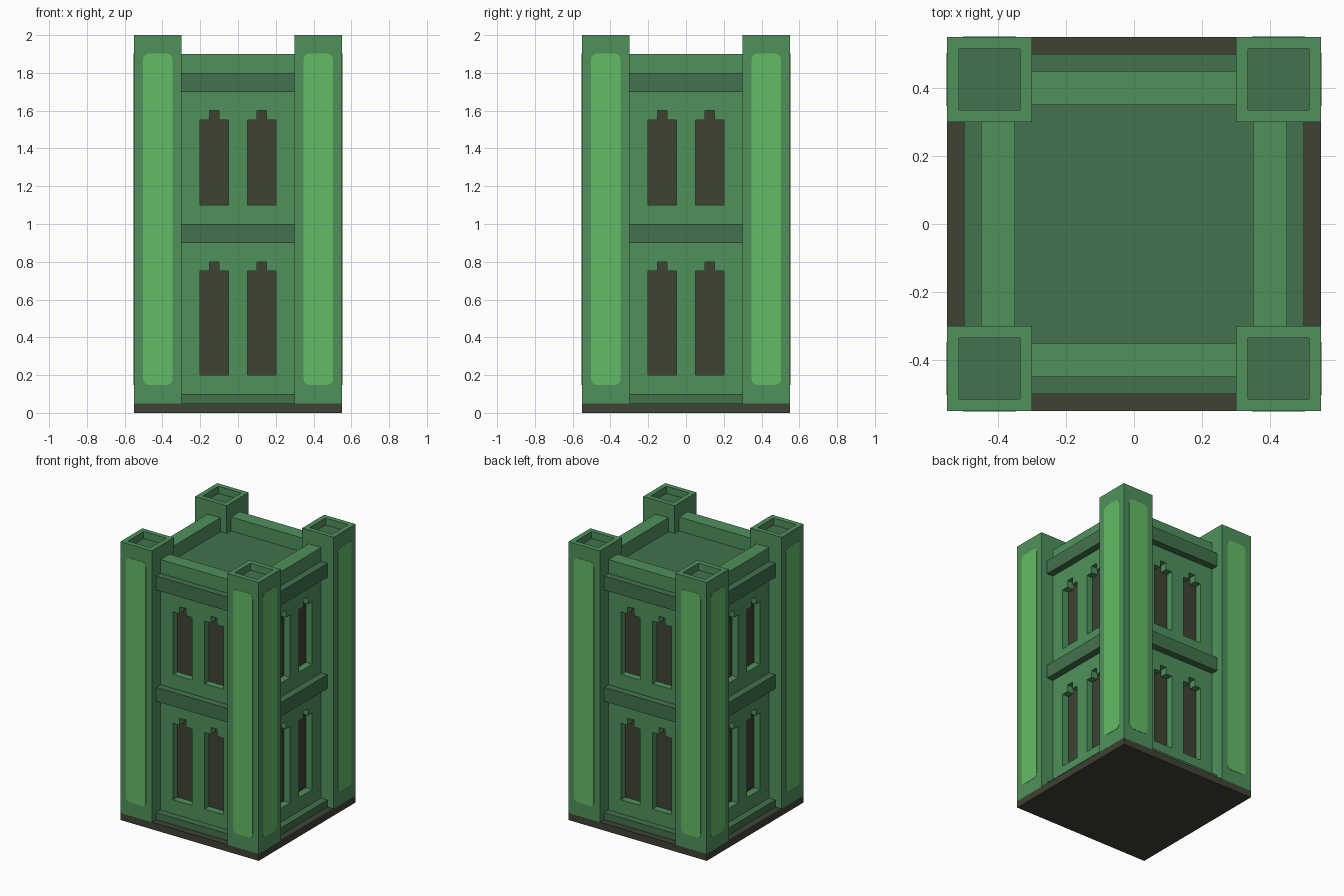
import bpy
import bmesh
import math
from mathutils import Matrix, Vector

cube = bpy.data.objects.get("Cube")
if cube:
    bpy.data.objects.remove(cube, do_unlink=True)


def material(name, rgb):
    linear = [((c / 255 + 0.055) / 1.055) ** 2.4 for c in rgb]
    mat = bpy.data.materials.new(name)
    mat.use_nodes = True
    mat.diffuse_color = (*linear, 1)
    mat.node_tree.nodes["Principled BSDF"].inputs["Base Color"].default_value = (*linear, 1)
    return mat


GREEN = material("green stone", (80, 145, 92))
DARK = material("dark green trim", (67, 114, 76))
LIGHT = material("light green panel", (100, 188, 101))
SHADOW = material("dark olive", (62, 67, 52))


def finish(name, bm, mats, turn=0):
    """Turn the mesh about z by quarter turns and link it as an object."""
    bm.transform(Matrix.Rotation(turn * math.pi / 2, 4, "Z"))
    mesh = bpy.data.meshes.new(name)
    bm.to_mesh(mesh)
    bm.free()
    for mat in mats:
        mesh.materials.append(mat)
    obj = bpy.data.objects.new(name, mesh)
    bpy.context.collection.objects.link(obj)
    return obj


def box_mesh(low, high):
    low, high = Vector(low), Vector(high)
    bm = bmesh.new()
    bmesh.ops.create_cube(bm, size=1)
    bmesh.ops.scale(bm, vec=high - low, verts=bm.verts)
    bmesh.ops.translate(bm, vec=(low + high) / 2, verts=bm.verts)
    return bm


def box(name, low, high, mat, turn=0):
    return finish(name, box_mesh(low, high), [mat], turn)


def pillar(name, turn):
    """Square corner pillar with a shallow dark socket in its top."""
    bm = box_mesh((0.30, -0.55, 0.05), (0.55, -0.30, 2.0))
    top = max(bm.faces, key=lambda f: f.calc_center_median().z)
    bmesh.ops.inset_region(bm, faces=[top], thickness=0.05)
    new = bmesh.ops.extrude_face_region(bm, geom=[top])["geom"]
    if top.is_valid:
        bmesh.ops.delete(bm, geom=[top], context="FACES_ONLY")
    verts = [g for g in new if isinstance(g, bmesh.types.BMVert)]
    bmesh.ops.translate(bm, vec=(0, 0, -0.05), verts=verts)
    for g in new:
        if isinstance(g, bmesh.types.BMFace):
            g.material_index = 1
    finish(name, bm, [GREEN, DARK], turn)


def is_window(x, z):
    """Body of each window plus the narrow notch above it."""
    x = abs(x)
    for low, high in ((0.20, 0.75), (1.10, 1.55)):
        if 0.05 < x < 0.20 and low < z < high:
            return True
        if 0.10 < x < 0.15 and high < z < high + 0.05:
            return True
    return False


def wall(name, turn):
    """Wall face divided at the window edges, with the windows pushed in."""
    xs = [-0.32, -0.20, -0.15, -0.10, -0.05, 0.05, 0.10, 0.15, 0.20, 0.32]
    zs = [0.05, 0.20, 0.75, 0.80, 1.10, 1.55, 1.60, 1.80]
    bm = bmesh.new()
    grid = [[bm.verts.new((x, -0.45, z)) for x in xs] for z in zs]
    windows = []
    for j in range(len(zs) - 1):
        for i in range(len(xs) - 1):
            face = bm.faces.new((grid[j][i], grid[j][i + 1],
                                 grid[j + 1][i + 1], grid[j + 1][i]))
            c = face.calc_center_median()
            if is_window(c.x, c.z):
                windows.append(face)
    new = bmesh.ops.extrude_face_region(bm, geom=windows)["geom"]
    old = [f for f in windows if f.is_valid]
    if old:
        bmesh.ops.delete(bm, geom=old, context="FACES")
    verts = [g for g in new if isinstance(g, bmesh.types.BMVert)]
    bmesh.ops.translate(bm, vec=(0, 0.05, 0), verts=verts)
    for g in new:
        if isinstance(g, bmesh.types.BMFace):
            g.material_index = 1
    finish(name, bm, [GREEN, SHADOW], turn)


def panel(name, x, turn):
    """Thin plate with rounded corners on the outer face of a pillar."""
    half_w, half_h, r = 0.078, 0.877, 0.03
    bm = bmesh.new()
    verts = []
    for k, (sx, sz) in enumerate(((1, 1), (-1, 1), (-1, -1), (1, -1))):
        for step in range(4):
            a = math.radians(90 * k + 30 * step)
            verts.append(bm.verts.new((x + sx * (half_w - r) + r * math.cos(a), -0.549,
                                       1.025 + sz * (half_h - r) + r * math.sin(a))))
    face = bm.faces.new(verts)
    new = bmesh.ops.extrude_face_region(bm, geom=[face])["geom"]
    bmesh.ops.translate(bm, vec=(0, -0.003, 0),
                        verts=[g for g in new if isinstance(g, bmesh.types.BMVert)])
    bmesh.ops.recalc_face_normals(bm, faces=bm.faces)
    finish(name, bm, [LIGHT], turn)


# Base and roof
box("base_slab", (-0.55, -0.55, 0), (0.55, 0.55, 0.05), SHADOW)
box("roof_floor", (-0.44, -0.44, 1.74), (0.44, 0.44, 1.80), DARK)

# Four matching sides, each with the pillar on its left-hand end
sides = ("front", "left", "back", "right")
for turn, side in enumerate(sides):
    pillar(f"{side}_corner_pillar", turn)
    wall(f"{side}_wall", turn)
    box(f"{side}_parapet", (-0.30, -0.45, 1.78), (0.30, -0.35, 1.90), GREEN, turn)
    for label, low, high in (("bottom", 0.05, 0.10), ("middle", 0.90, 1.00), ("top", 1.70, 1.80)):
        box(f"{side}_{label}_band", (-0.30, -0.50, low), (0.30, -0.44, high), DARK, turn)
    for label, x in (("first", -0.425), ("second", 0.425)):
        panel(f"{side}_{label}_pillar_panel", x, turn)
